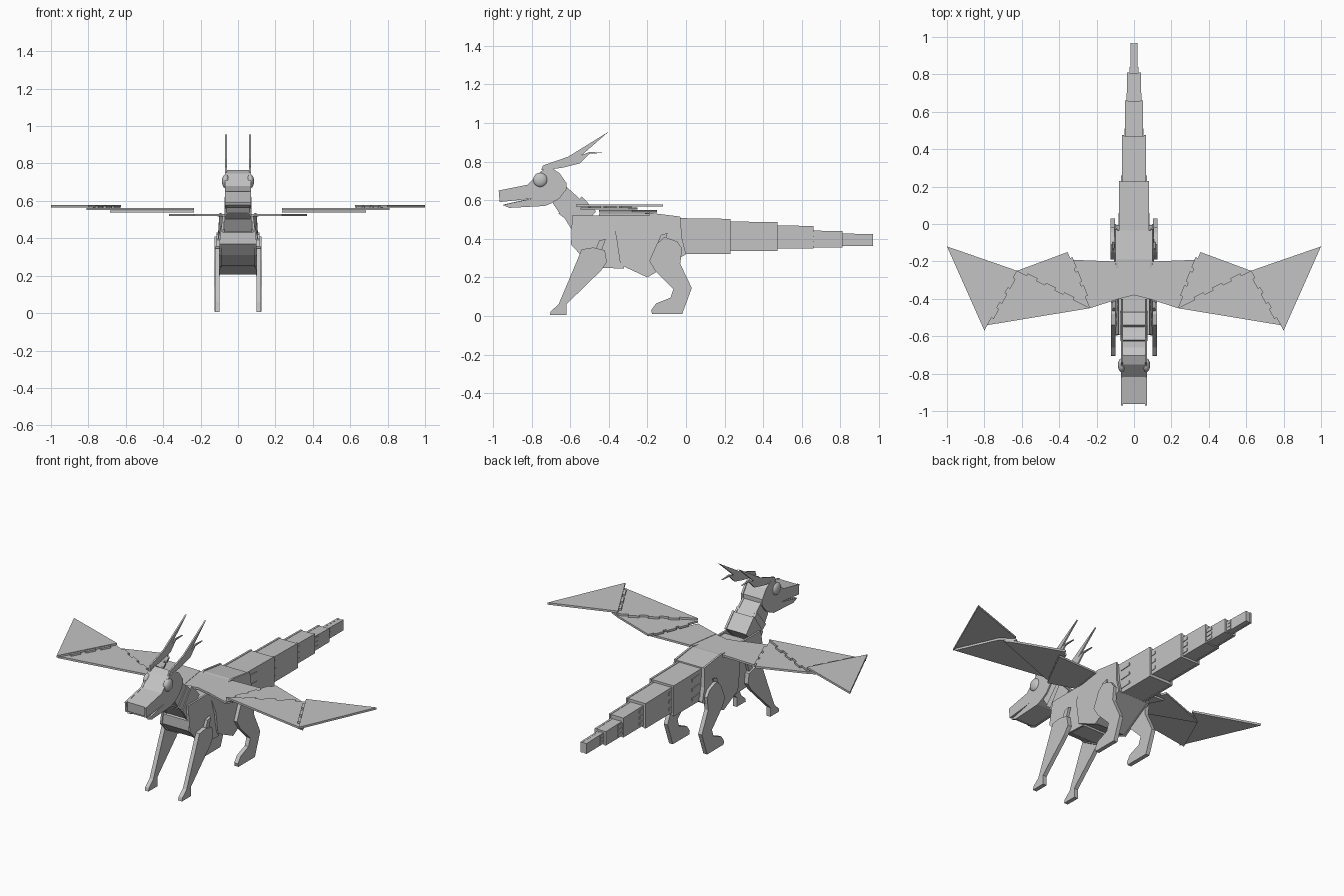
import bpy
import bmesh
from mathutils import Vector

old_cube = bpy.data.objects.get("Cube")
if old_cube:
    bpy.data.objects.remove(old_cube, do_unlink=True)

CARD = 0.012  # thickness of the card sheets

card_grey = bpy.data.materials.new("card_grey")
card_grey.use_nodes = True
colour = (0.55, 0.55, 0.55, 1)
card_grey.diffuse_color = colour
card_grey.node_tree.nodes["Principled BSDF"].inputs["Base Color"].default_value = colour


def prism(name, first, second):
    """Solid between two matching outlines."""
    bm = bmesh.new()
    a = [bm.verts.new(p) for p in first]
    b = [bm.verts.new(p) for p in second]
    bm.faces.new(a)
    bm.faces.new(b)
    count = len(a)
    for i in range(count):
        j = (i + 1) % count
        bm.faces.new((a[i], a[j], b[j], b[i]))
    bmesh.ops.recalc_face_normals(bm, faces=bm.faces)
    mesh = bpy.data.meshes.new(name)
    bm.to_mesh(mesh)
    bm.free()
    mesh.materials.append(card_grey)
    obj = bpy.data.objects.new(name, mesh)
    bpy.context.collection.objects.link(obj)
    return obj


def side_plates(name, outline, width, thickness=CARD):
    """Mirrored pair of upright sheets; width is a number or one per point."""
    widths = width if isinstance(width, list) else [width] * len(outline)
    for label, side in (("left", 1), ("right", -1)):
        outer = [(side * w, y, z) for (y, z), w in zip(outline, widths)]
        inner = [(side * (w - thickness), y, z) for (y, z), w in zip(outline, widths)]
        prism(label + "_" + name, inner, outer)


def core(name, outline, width):
    """Solid filling between a pair of side plates."""
    widths = width if isinstance(width, list) else [width] * len(outline)
    inset = CARD * 0.8
    prism(name,
          [(w - inset, y, z) for (y, z), w in zip(outline, widths)],
          [(inset - w, y, z) for (y, z), w in zip(outline, widths)])


def box_section(name, outline, width, shrink=0.95):
    """Card box: side plates standing slightly proud of the filling."""
    side_plates(name + "_side", outline, width)
    centre = sum((Vector(p) for p in outline), Vector((0, 0))) / len(outline)
    core(name, [tuple(centre + (Vector(p) - centre) * shrink) for p in outline], width)


def flat_plate(name, outline, z, thickness=CARD):
    """Mirrored pair of level sheets."""
    for label, side in (("left", 1), ("right", -1)):
        prism(label + "_" + name,
              [(side * x, y, z - thickness / 2) for x, y in outline],
              [(side * x, y, z + thickness / 2) for x, y in outline])


# Head with open mouth
head = [(-.97, .65), (-.82, .68), (-.75, .75), (-.7, .77), (-.655, .74),
        (-.62, .69), (-.62, .655), (-.655, .61), (-.695, .585), (-.73, .57),
        (-.915, .56), (-.95, .575), (-.8, .608), (-.965, .59)]
box_section("head", head, .07, .965)

# Eyes
for label, side in (("left", 1), ("right", -1)):
    bpy.ops.mesh.primitive_uv_sphere_add(segments=24, ring_count=12, radius=.037,
                                         location=(side * .066, -.755, .705))
    eye = bpy.context.object
    eye.name = label + "_eye"
    eye.scale.x = .55
    eye.data.materials.append(card_grey)
    bpy.ops.object.shade_smooth_by_angle()

# Forked horns
horn = [(-.75, .755), (-.74, .78), (-.61, .825), (-.4, .955), (-.54, .833),
        (-.5, .85), (-.43, .845), (-.5, .84), (-.55, .79), (-.64, .768), (-.7, .76)]
side_plates("horn", horn, .069, .009)

# Neck made of three overlapping boxes
neck_upper = [(-.69, .585), (-.62, .67), (-.57, .625), (-.65, .525)]
neck_middle = [(-.66, .53), (-.575, .63), (-.535, .59), (-.62, .5)]
neck_lower = [(-.625, .5), (-.54, .62), (-.465, .54), (-.58, .43)]
box_section("neck_upper", neck_upper, .062)
box_section("neck_middle", neck_middle, .067)
box_section("neck_lower", neck_lower, .072)

# Chest, open at the top front where the neck enters
chest = [(-.59, .52), (-.595, .37), (-.54, .31), (-.435, .25), (-.32, .245), (-.32, .52)]
side_plates("chest_side", chest, [.082, .1, .1, .1, .1, .082])
chest_core = [(-.588, .43), (-.588, .37), (-.53, .31), (-.43, .255), (-.32, .25),
              (-.32, .51), (-.47, .51)]
core("chest", chest_core, [.09, .1, .1, .1, .1, .082, .082])

# Rear body
body = [(-.38, .51), (-.19, .535), (-.03, .515), (-.02, .4), (0, .32),
        (-.2, .2), (-.34, .265), (-.36, .4)]
box_section("body", body, [.078, .1, .1, .108, .108, .108, .106, .106], .97)

# Tail boxes: start, end, bottom, top, half width
tail = [(-.04, .23, .32, .507, .08), (.2, .475, .337, .49, .065),
        (.45, .66, .35, .47, .048), (.64, .81, .356, .443, .037),
        (.78, .968, .362, .428, .02)]
for number, (start, end, low, high, half) in enumerate(tail, 1):
    outline = [(start, low), (end, low), (end, high - .004), (start, high)]
    box_section("tail_%d" % number, outline, half, .97)

# Glue tabs at the tail joints
for number, (start, end, low, high, half) in enumerate(tail, 1):
    height = high - low
    for part in (.2, .5, .8):
        z = low + height * part
        y = max(start, 0) + .02
        tab = [(y - .03, z - .012), (y + .04, z - .008), (y + .04, z + .008), (y - .03, z + .012)]
        side_plates("tail_tab", tab, half + .004, .008)

# Legs
front_leg = [(-.48, .355), (-.54, .345), (-.565, .285), (-.66, .06), (-.7, .025),
             (-.705, .005), (-.62, .005), (-.62, .06), (-.44, .235), (-.41, .28),
             (-.42, .34)]
side_plates("front_leg", front_leg, .123, .025)
hind_leg = [(-.11, .41), (-.15, .375), (-.19, .285), (-.16, .235), (-.065, .14),
            (-.08, .095), (-.155, .065), (-.18, .03), (-.175, .01), (-.02, .01),
            (.03, .145), (-.03, .27), (-.02, .35), (-.045, .385)]
side_plates("hind_leg", hind_leg, .126, .025)
for name, y, z in (("shoulder_tab", -.45, .36), ("hip_tab", -.13, .39)):
    tab = [(y - .025, z - .03), (y + .01, z - .03), (y + .035, z + .04), (y, z + .03)]
    side_plates(name, tab, .114, .016)

# Wings: overlapping sheets stepping upward to the tip
root, front, rear = (.08, -.4), (.235, -.45), (.355, -.15)
elbow, tip_front, tip_rear = (.625, -.25), (.8, -.57), (1, -.12)
flat_plate("wing_root", [(0, -.38), root, (.11, -.2), (0, -.2)], .523)
flat_plate("wing_inner", [root, front, (.37, -.19), (.11, -.2)], .525)
flat_plate("wing_middle", [front, rear, elbow, (.685, -.28)], .543)
flat_plate("wing_outer", [front, elbow, (.7, -.3), (.81, -.545)], .557)
flat_plate("wing_tip", [tip_front, tip_rear, elbow], .572)

# Glue tabs along the wing seams
seams = [(front, rear, .543), (front, elbow, .557), (tip_front, elbow, .568)]
for begin, finish, z in seams:
    begin, finish = Vector(begin), Vector(finish)
    along = (finish - begin).normalized()
    across = Vector((along.y, -along.x))
    for part in (.3, .55, .8):
        middle = begin.lerp(finish, part)
        corners = [middle + along * u * .03 + across * v * .014
                   for u, v in ((-1, -1), (1, -1), (1, 1), (-1, 1))]
        flat_plate("wing_tab", [tuple(c) for c in corners], z)
